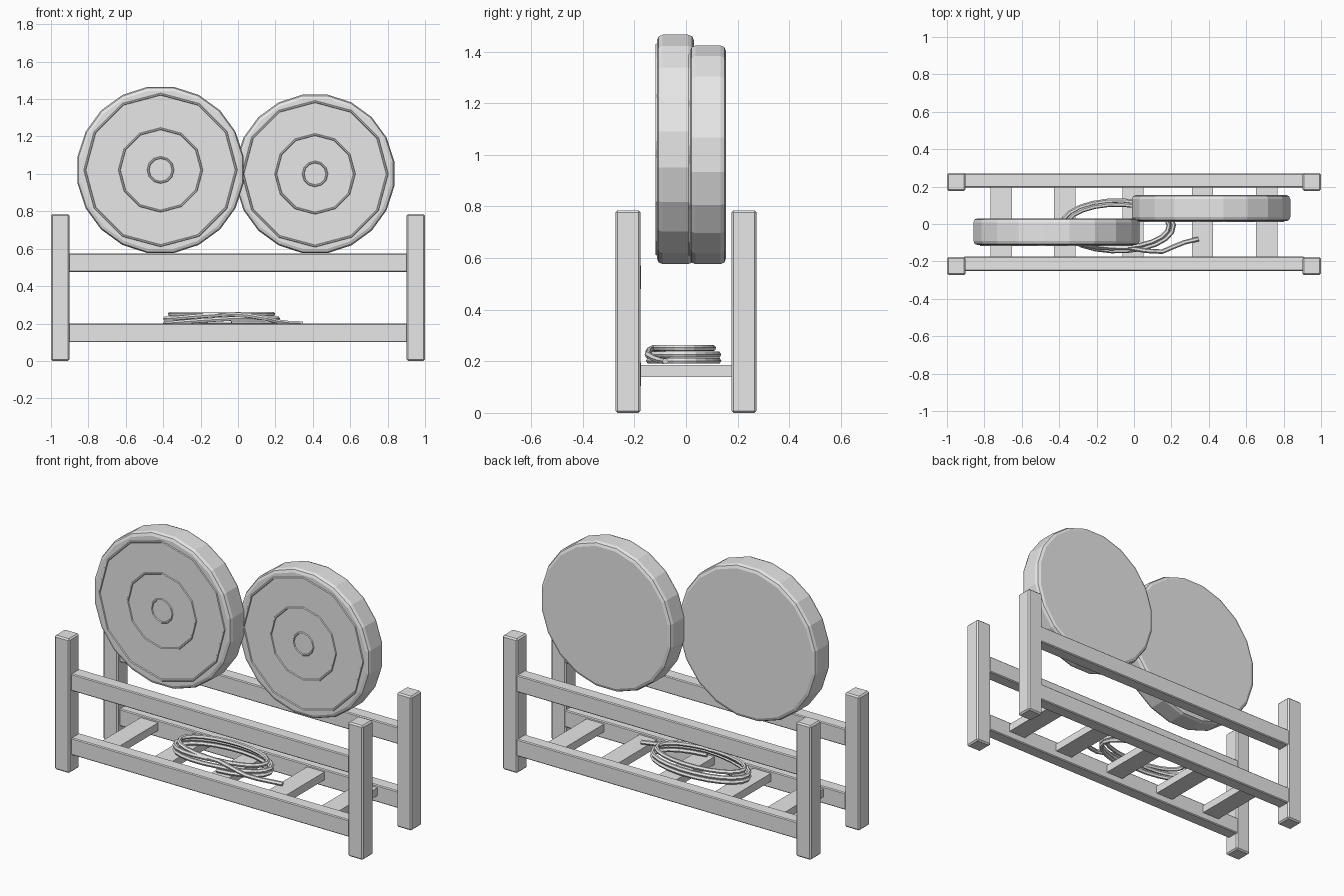
import bpy
from math import sin, cos, tau, radians

cube = bpy.data.objects.get("Cube")
if cube:
    bpy.data.objects.remove(cube, do_unlink=True)

grey = bpy.data.materials.new("plain_grey")
grey.use_nodes = True
grey.diffuse_color = (0.8, 0.8, 0.8, 1)
grey.node_tree.nodes["Principled BSDF"].inputs["Base Color"].default_value = (0.8, 0.8, 0.8, 1)


def finish(name, bevel=0, segments=1):
    ob = bpy.context.object
    ob.name = name
    ob.data.materials.append(grey)
    if bevel:
        mod = ob.modifiers.new("edge_bevel", 'BEVEL')
        mod.width = bevel
        mod.segments = segments
        mod.limit_method = 'ANGLE'
        mod.angle_limit = radians(40)
    return ob


def box(name, center, size, bevel=0):
    bpy.ops.mesh.primitive_cube_add(size=1, location=center)
    bpy.context.object.scale = size
    bpy.ops.object.transform_apply(location=False, rotation=False, scale=True)
    return finish(name, bevel)


# Rack frame: four posts and two rails on each side
for side, sy, rail_y in (("front", -1, -0.2125), ("back", 1, 0.2325)):
    for hand, sx in (("right", -1), ("left", 1)):
        box(f"{side}_{hand}_post", (sx * 0.95, sy * 0.225, 0.3925), (0.097, 0.097, 0.785), 0.008)
    for level, z in (("lower", 0.15), ("upper", 0.525)):
        box(f"{side}_{level}_rail", (0, rail_y, z), (1.82, 0.075, 0.1), 0.005)

# Shelf slats
for i, x in enumerate((-0.71, -0.37, -0.005, 0.367, 0.71)):
    box(f"shelf_slat_{i + 1}", (x, 0.01, 0.163), (0.113, 0.39, 0.046))


# Round targets with raised rings on the front face
def target(name, x, y, z, radius, depth):
    bpy.ops.mesh.primitive_cylinder_add(vertices=20, radius=radius, depth=depth, location=(x, y, z),
                                        rotation=(radians(90), radians(9), 0))
    finish(name + "_disc", 0.022, 2)
    for ring, share, sides in (("outer", 0.9, 12), ("middle", 0.49, 12), ("centre", 0.148, 12)):
        bpy.ops.mesh.primitive_torus_add(major_radius=radius * share, minor_radius=0.006,
                                         major_segments=sides, minor_segments=6,
                                         location=(x, y - depth / 2, z), rotation=(radians(90), 0, 0))
        finish(f"{name}_{ring}_ring")


target("large_target", -0.414, -0.041, 1.021, 0.45, 0.143)
target("small_target", 0.412, 0.085, 1.0, 0.429, 0.14)

# Coiled rope: three stacked oval turns, then a loose tail
layers = ((0.3, 0.135, 0.202), (0.3, 0.135, 0.226), (0.275, 0.115, 0.251))
steps = 22
points = []
for i in range(3 * steps):
    turn, part = divmod(i / steps, 1)
    low = layers[int(turn)]
    high = layers[min(int(turn) + 1, 2)]
    mix = max(0, (part - 0.8) / 0.2)
    rx, ry, z = (a + (b - a) * mix for a, b in zip(low, high))
    angle = tau * part - radians(80)
    points.append((-0.088 + rx * cos(angle), -0.01 + ry * sin(angle), z))
points += [(-0.03, -0.127, 0.25), (0.06, -0.143, 0.242), (0.15, -0.148, 0.226),
           (0.21, -0.122, 0.211), (0.27, -0.098, 0.203), (0.345, -0.08, 0.2)]

curve = bpy.data.curves.new("rope", 'CURVE')
curve.dimensions = '3D'
curve.bevel_depth = 0.0125
curve.bevel_resolution = 1
curve.use_fill_caps = True
spline = curve.splines.new('POLY')
spline.points.add(len(points) - 1)
for p, co in zip(spline.points, points):
    p.co = (*co, 1)
spline.use_smooth = False
rope = bpy.data.objects.new("coiled_rope", curve)
bpy.context.collection.objects.link(rope)
bpy.ops.object.select_all(action='DESELECT')
rope.select_set(True)
bpy.context.view_layer.objects.active = rope
bpy.ops.object.convert(target='MESH')
finish("coiled_rope")
